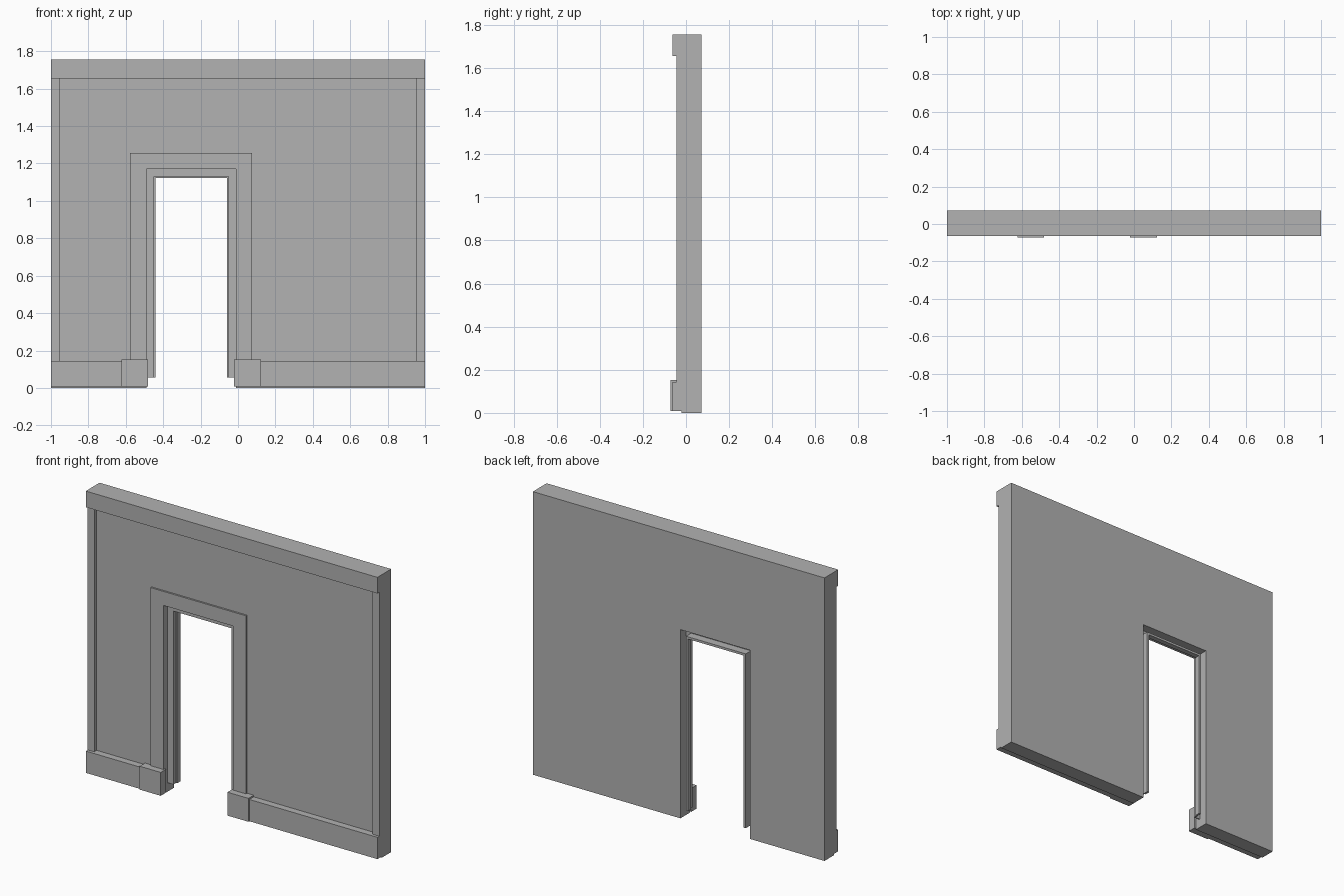
import bpy
import bmesh

cube = bpy.data.objects.get("Cube")
if cube:
    bpy.data.objects.remove(cube, do_unlink=True)

grey = bpy.data.materials.new("wall_grey")
grey.use_nodes = True
COLOUR = (0.445, 0.445, 0.445, 1)
grey.diffuse_color = COLOUR
grey.node_tree.nodes["Principled BSDF"].inputs["Base Color"].default_value = COLOUR


def extrude_outline(name, outline, front, back):
    """Extrude a closed outline of (x, z) points from y=front to y=back."""
    mesh = bpy.data.meshes.new(name)
    bm = bmesh.new()
    face = bm.faces.new([bm.verts.new((x, front, z)) for x, z in outline])
    grown = bmesh.ops.extrude_face_region(bm, geom=[face], use_keep_orig=True)
    for v in grown["geom"]:
        if isinstance(v, bmesh.types.BMVert):
            v.co.y = back
    bmesh.ops.recalc_face_normals(bm, faces=bm.faces)
    bm.to_mesh(mesh)
    bm.free()
    mesh.materials.append(grey)
    obj = bpy.data.objects.new(name, mesh)
    bpy.context.collection.objects.link(obj)
    return obj


def box(name, x0, x1, z0, z1, front, back):
    return extrude_outline(name, [(x0, z0), (x1, z0), (x1, z1), (x0, z1)], front, back)


def arch(name, outer, inner, bottom, front, back):
    """Square arch; outer and inner are (left, right, top)."""
    ol, o_r, ot = outer
    il, ir, it = inner
    return extrude_outline(name, [(ol, bottom), (ol, ot), (o_r, ot), (o_r, bottom),
                                  (ir, bottom), (ir, it), (il, it), (il, bottom)], front, back)


# Key sizes
TOP, FACE, BACK = 1.755, -0.02, 0.072
OPENING = (-0.49, -0.012, 1.17)


def inset(amount):
    """Doorway outline shrunk evenly on the sides and the top."""
    left, right, top = OPENING
    return (left + amount, right - amount, top - amount)


# Wall with doorway, and the rail along its top
arch("wall", (-1, 1, TOP), OPENING, 0, FACE, BACK)
box("top_rail", -1, 1, 1.655, TOP, -0.063, FACE)

# Upright strips at both ends
for name, side in (("right_end_strip", -1), ("left_end_strip", 1)):
    box(name, side * 0.955, side, 0.143, 1.655, -0.044, FACE)

# Skirting boards either side of the doorway
box("right_skirting", -1, -0.624, 0.008, 0.143, -0.063, FACE)
box("left_skirting", 0.122, 1, 0.008, 0.143, -0.063, FACE)

# Door casing standing on plinth blocks
arch("door_casing", (-0.578, 0.076, 1.257), OPENING, 0.008, -0.031, FACE)
box("right_plinth_block", -0.624, -0.48, 0.008, 0.153, -0.072, FACE)
box("left_plinth_block", -0.022, 0.122, 0.008, 0.153, -0.072, FACE)

# Folded door frame: front flange, lining and stepped stop, open at the back
arch("frame_flange", OPENING, inset(0.04), 0.055, 0.01, 0.016)
arch("frame_lining", inset(0.034), inset(0.04), 0.055, 0.016, 0.066)
arch("frame_stop", inset(0.04), inset(0.048), 0.055, 0.035, 0.066)
